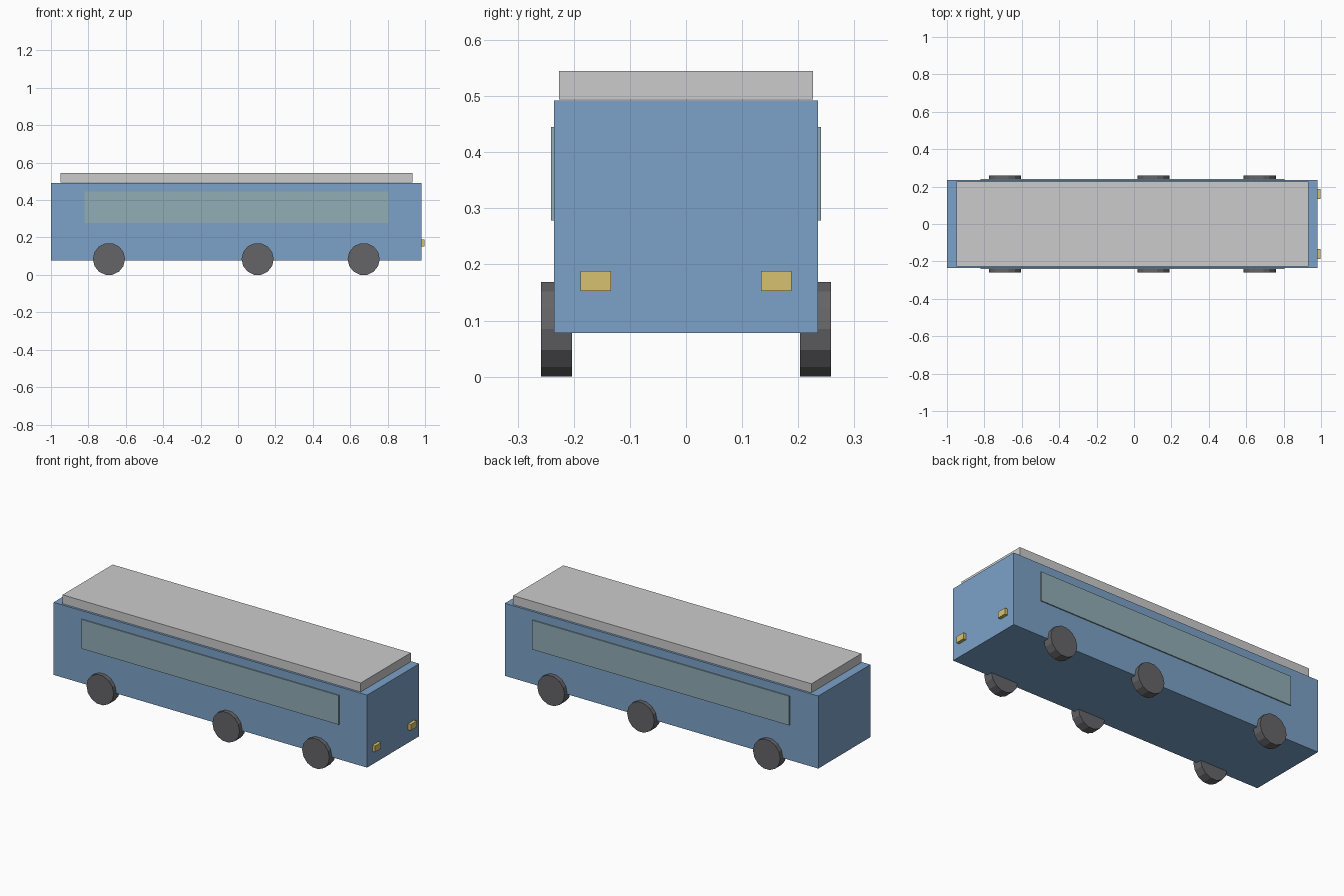
import bpy
from math import pi

if "Cube" in bpy.data.objects:
    bpy.data.objects.remove(bpy.data.objects["Cube"])


def material(name, rgb):
    m = bpy.data.materials.new(name)
    m.diffuse_color = (*rgb, 1)
    m.use_nodes = True
    m.node_tree.nodes["Principled BSDF"].inputs["Base Color"].default_value = m.diffuse_color
    return m


blue = material("blue_paint", (0.20, 0.36, 0.58))
glass = material("window_glass", (0.28, 0.42, 0.46))
rubber = material("dark_rubber", (0.13, 0.13, 0.14))
amber = material("amber", (0.68, 0.54, 0.16))


def box(name, lo, hi, mat=None):
    bpy.ops.mesh.primitive_cube_add(
        size=1, location=[(a + b) / 2 for a, b in zip(lo, hi)])
    ob = bpy.context.object
    ob.name = name
    ob.scale = [b - a for a, b in zip(lo, hi)]
    bpy.ops.object.transform_apply(location=False, rotation=False, scale=True)
    if mat:
        ob.data.materials.append(mat)
    return ob


# Body shell and roof slab
box("body", (-1.0, -0.235, 0.078), (0.98, 0.235, 0.492), blue)
box("roof", (-0.95, -0.226, 0.494), (0.933, 0.226, 0.545))

for side, label in ((-1, "front"), (1, "back")):
    # Long window strip, slightly proud of the body side
    y0, y1 = sorted((side * 0.229, side * 0.241))
    box(f"window_{label}", (-0.82, y0, 0.278), (0.805, y1, 0.445), glass)

    # Headlight on the right end
    y0, y1 = sorted((side * 0.134, side * 0.188))
    box(f"headlight_{label}", (0.97, y0, 0.153), (0.998, y1, 0.188), amber)

    # Three wheels per side
    for i, x in enumerate((-0.69, 0.105, 0.672)):
        bpy.ops.mesh.primitive_cylinder_add(
            vertices=14, radius=0.086, depth=0.055,
            location=(x, side * 0.231, 0.0845), rotation=(pi / 2, pi / 14, 0))
        wheel = bpy.context.object
        wheel.name = f"wheel_{label}_{i + 1}"
        wheel.data.materials.append(rubber)
